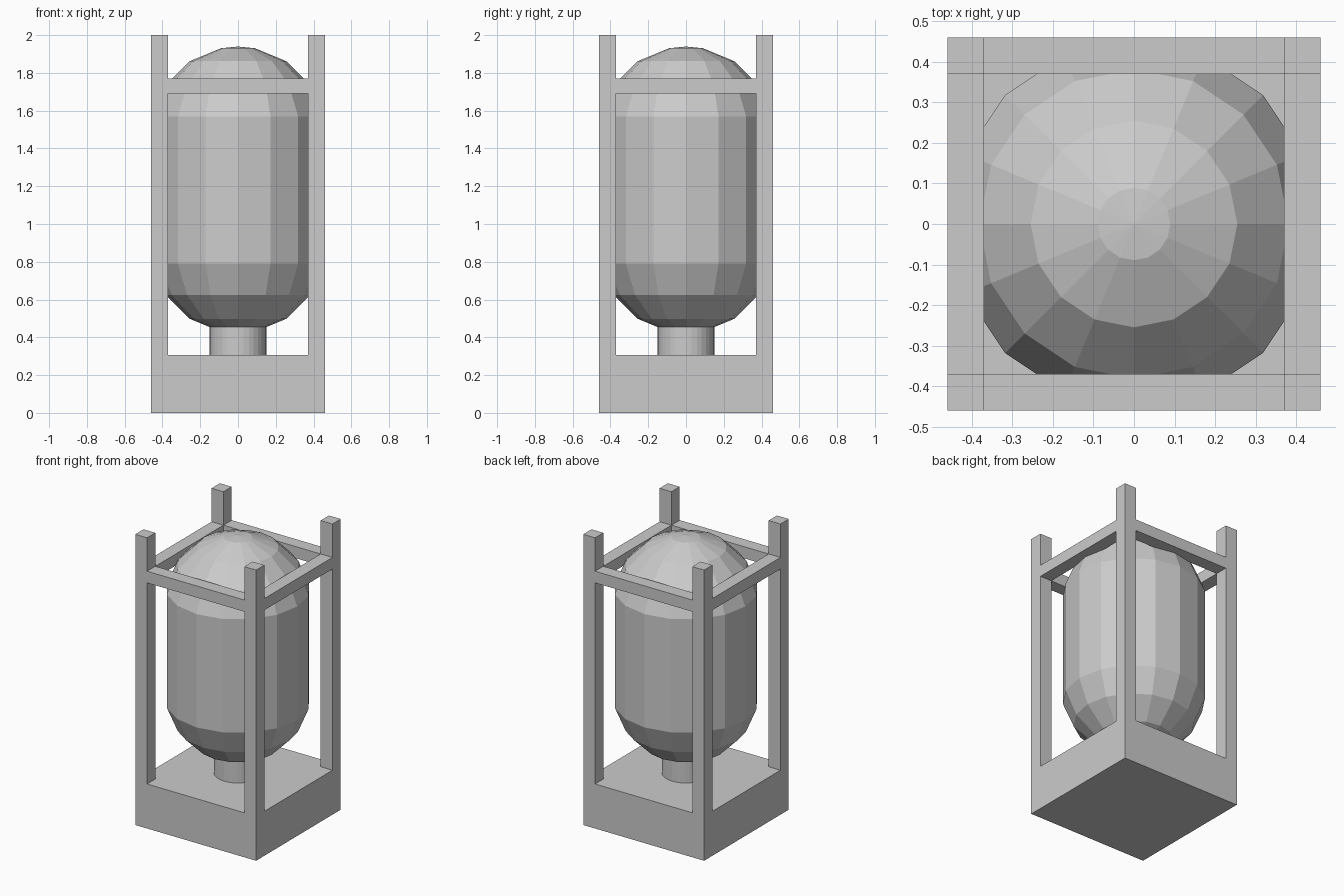
import bpy, bmesh
from math import sin, cos, pi, radians

if "Cube" in bpy.data.objects:
    bpy.data.objects.remove(bpy.data.objects["Cube"])

W, T = 0.46, 0.09          # frame half width, post thickness
IN = W - T


def add_object(name, bm):
    bmesh.ops.recalc_face_normals(bm, faces=bm.faces)
    me = bpy.data.meshes.new(name)
    bm.to_mesh(me)
    bm.free()
    ob = bpy.data.objects.new(name, me)
    bpy.context.collection.objects.link(ob)
    return ob


def box(name, lo, hi):
    bm = bmesh.new()
    bmesh.ops.create_cube(bm, size=1)
    for v in bm.verts:
        v.co = [lo[i] + (v.co[i] + 0.5) * (hi[i] - lo[i]) for i in range(3)]
    return add_object(name, bm)


def lathe(name, profile, sides):
    """Revolve (radius, z) points round z; radius 0 makes a pole."""
    bm = bmesh.new()
    rings = []
    for r, z in profile:
        n = sides if r > 0 else 1
        rings.append([bm.verts.new((r * cos(2 * pi * k / sides), r * sin(2 * pi * k / sides), z))
                      for k in range(n)])
    for a, b in zip(rings, rings[1:]):
        for k in range(sides):
            quad = [a[k % len(a)], a[(k + 1) % len(a)], b[(k + 1) % len(b)], b[k % len(b)]]
            bm.faces.new(list(dict.fromkeys(quad)))
    return add_object(name, bm)


# Base block
box("base", (-W, -W, 0), (W, W, 0.306))

# Corner posts and top rails
for s in (-1, 1):
    a, b = sorted((s * IN, s * W))
    for t in (-1, 1):
        c, d = sorted((t * IN, t * W))
        box("corner_post", (a, c, 0.306), (b, d, 2.0))
    box("side_rail", (a, -IN, 1.69), (b, IN, 1.77))
    box("cross_rail", (-IN, a, 1.69), (IN, b, 1.77))

# Faceted capsule tank: two domed ends joined by a straight wall
R = 0.459
dome = [(R * cos(radians(d)), R * sin(radians(d)) - R * sin(radians(11.25)))
        for d in (11.25, 33.75, 56.25, 78.75)] + [(0, R - R * sin(radians(11.25)))]
lathe("tank", [(r, 0.79 - h) for r, h in reversed(dome)] + [(r, 1.57 + h) for r, h in dome], 16)

# Neck between base and tank
lathe("neck", [(0, 0.30), (0.15, 0.30), (0.15, 0.48), (0, 0.48)], 32)
